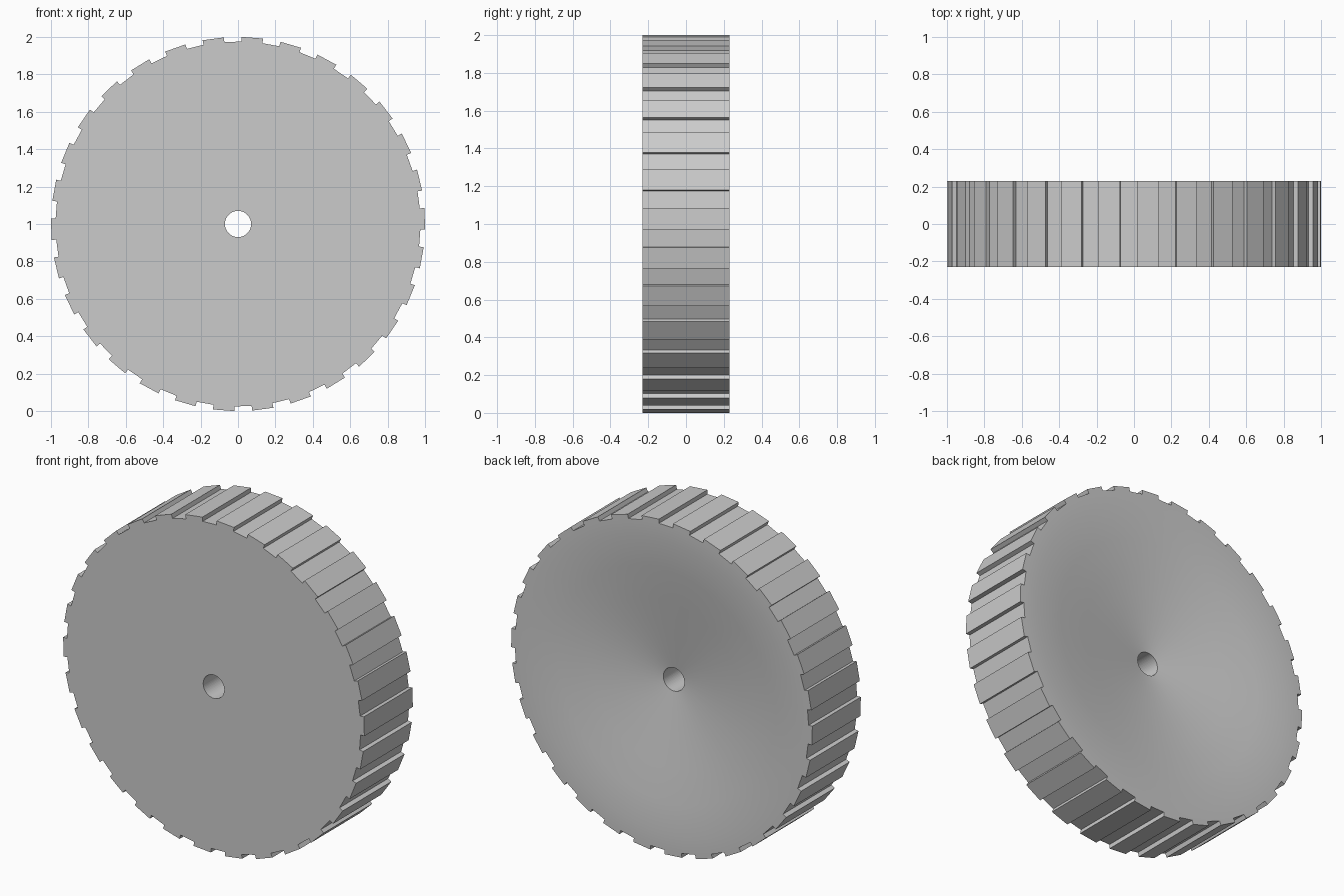
import bpy, bmesh
from math import cos, sin, radians

cube = bpy.data.objects.get("Cube")
if cube:
    bpy.data.objects.remove(cube)

TEETH = 30
HALF = 0.23
ROOT, TIP, BORE = 0.975, 1.0, 0.07
STEP = 360 / TEETH
TOOTH_START, TOOTH_END = -1.7, 4.9

# Closed section: flat front, straight outer wall, dished back, bore
section = [(BORE, -HALF), (ROOT, -HALF), (ROOT, HALF), (0.94, HALF),
           (0.88, 0.2275), (0.8, 0.222), (0.7, 0.211), (0.5, 0.181),
           (0.3, 0.15), (BORE, 0.115)]
angles = [radians(k * STEP + a) for k in range(TEETH)
          for a in (TOOTH_START, TOOTH_END)]

# Revolve the section around the axle
bm = bmesh.new()
rings = [[bm.verts.new((r * cos(a), y, r * sin(a))) for r, y in section]
         for a in angles]
tooth_faces = []
for i, ring in enumerate(rings):
    following = rings[(i + 1) % len(rings)]
    for j in range(len(section)):
        k = (j + 1) % len(section)
        face = bm.faces.new((ring[j], ring[k], following[k], following[j]))
        if j == 1 and i % 2 == 0:
            tooth_faces.append(face)
bmesh.ops.recalc_face_normals(bm, faces=bm.faces)

# Raise every other outer strip into a tooth
raised = bmesh.ops.extrude_discrete_faces(bm, faces=tooth_faces)["faces"]
for vert in {v for f in raised for v in f.verts}:
    vert.co.x *= TIP / ROOT
    vert.co.z *= TIP / ROOT
bmesh.ops.recalc_face_normals(bm, faces=bm.faces)

mesh = bpy.data.meshes.new("toothed_wheel")
bm.to_mesh(mesh)
bm.free()
wheel = bpy.data.objects.new("toothed_wheel", mesh)
wheel.location.z = 1
bpy.context.collection.objects.link(wheel)

# Plain grey finish
grey = bpy.data.materials.new("light_grey")
grey.use_nodes = True
colour = (0.6, 0.6, 0.6, 1)
grey.diffuse_color = colour
grey.node_tree.nodes["Principled BSDF"].inputs["Base Color"].default_value = colour
mesh.materials.append(grey)

# Smooth dish and bore, crisp teeth
bpy.ops.object.select_all(action="DESELECT")
wheel.select_set(True)
bpy.context.view_layer.objects.active = wheel
bpy.ops.object.shade_smooth_by_angle(angle=radians(5.5))
